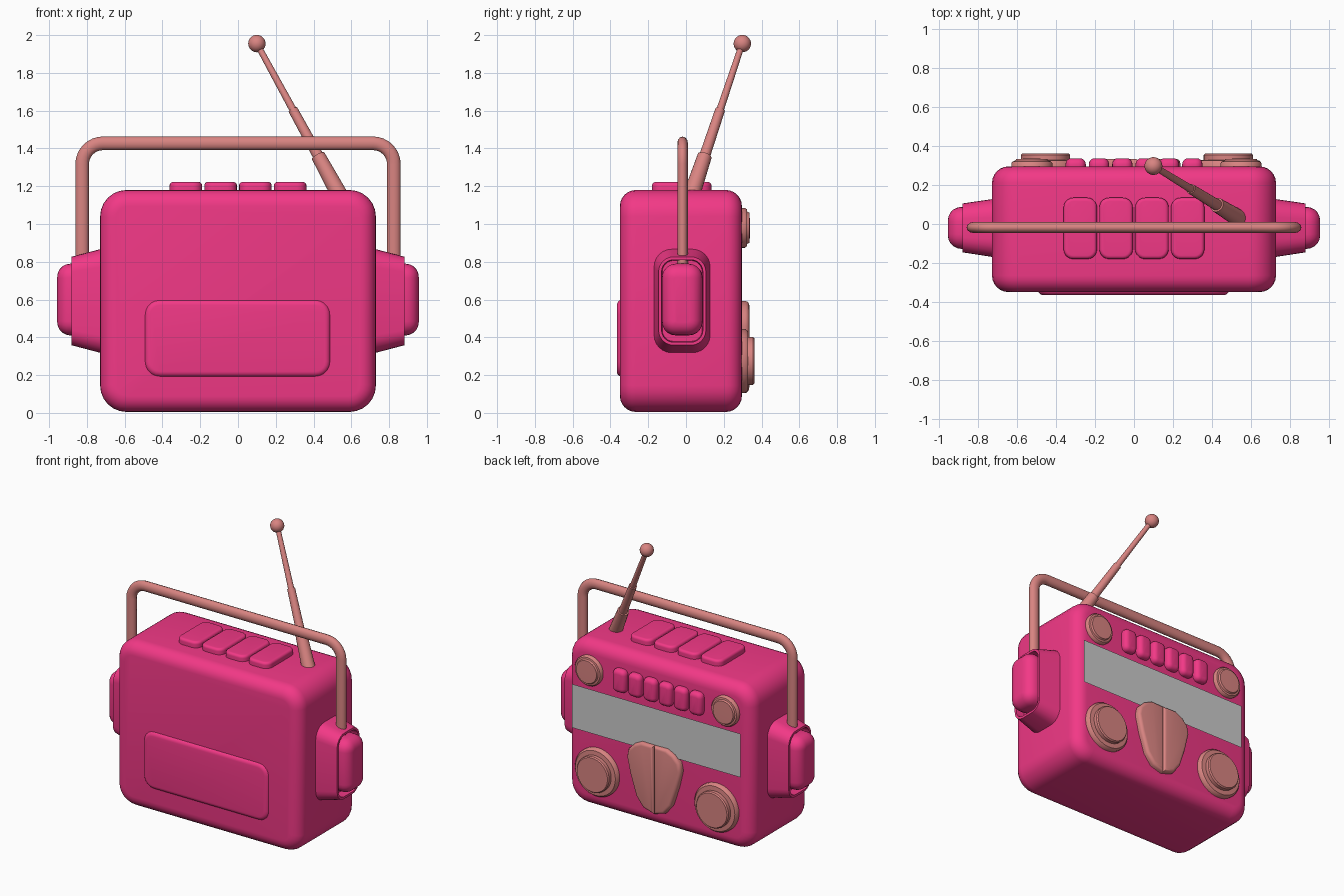
import bpy, bmesh, math
from mathutils import Vector

if "Cube" in bpy.data.objects:
    bpy.data.objects.remove(bpy.data.objects["Cube"])


def material(name, rgb):
    m = bpy.data.materials.new(name)
    m.diffuse_color = (*rgb, 1)
    m.use_nodes = True
    m.node_tree.nodes["Principled BSDF"].inputs["Base Color"].default_value = m.diffuse_color
    return m


PINK = material("pink", (0.89, 0.04, 0.24))
ROSE = material("rose", (0.69, 0.23, 0.22))


def finish(name, bm, mat, mirror=False, angle=40):
    bmesh.ops.remove_doubles(bm, verts=bm.verts, dist=1e-5)
    bmesh.ops.recalc_face_normals(bm, faces=bm.faces)
    me = bpy.data.meshes.new(name)
    bm.to_mesh(me)
    bm.free()
    ob = bpy.data.objects.new(name, me)
    bpy.context.collection.objects.link(ob)
    if mat:
        me.materials.append(mat)
    bpy.ops.object.select_all(action='DESELECT')
    ob.select_set(True)
    bpy.context.view_layer.objects.active = ob
    bpy.ops.object.shade_smooth_by_angle(angle=math.radians(angle))
    if mirror:
        ob.modifiers.new("mirror", 'MIRROR')
    return ob


def slab(lo, hi, axis, corner, edge, seg=5):
    """Box with corners rounded along one axis, then softened cap edges."""
    bm = bmesh.new()
    bmesh.ops.create_cube(bm, size=1)
    lo, hi = Vector(lo), Vector(hi)
    for v in bm.verts:
        v.co = [(a + b) / 2 + c * (b - a) for a, b, c in zip(lo, hi, v.co)]
    long = [e for e in bm.edges
            if abs(e.verts[0].co[axis] - e.verts[1].co[axis]) > 1e-4]
    bmesh.ops.bevel(bm, geom=long, offset=corner, segments=seg,
                    profile=0.5, affect='EDGES')
    bm.normal_update()
    if edge:
        caps = {e for f in bm.faces if abs(f.normal[axis]) > 0.99 for e in f.edges}
        bmesh.ops.bevel(bm, geom=list(caps), offset=edge, segments=seg,
                        profile=0.5, affect='EDGES')
    return bm


def knob(name, x, z, profile):
    """Disc turned around the y axis."""
    bm = bmesh.new()
    vs = [bm.verts.new((r, y, 0)) for r, y in profile]
    es = [bm.edges.new(p) for p in zip(vs, vs[1:])]
    bmesh.ops.spin(bm, geom=vs + es, cent=(0, 0, 0), axis=(0, 1, 0),
                   angle=math.tau, steps=40)
    ob = finish(name, bm, ROSE)
    ob.location = (x, 0, z)


# Main case and front panel
finish("case", slab((-.73, -.35, .005), (.73, .296, 1.18), 1, .14, .085, 6), PINK)
finish("front_panel", slab((-.495, -.366, .19), (.49, -.3, .60), 1, .08, .03), PINK)

# Keys on top
for i in range(4):
    x = (i - 1.5) * .184
    finish(f"top_key_{i + 1}",
           slab((x - .086, -.18, 1.12), (x + .086, .135, 1.222), 2, .05, .018), PINK)

# Tapered side housings with a recessed outer face
bm = slab((.66, -.18, .30), (.882, .138, .885), 0, .10, 0, 6)
for v in bm.verts:
    if v.co.x > .8:
        v.co.y = -.02 + (v.co.y + .021) * .79
        v.co.z = .592 + (v.co.z - .592) * .80
bm.normal_update()
cap = max(bm.faces, key=lambda f: f.calc_center_median().x)
bmesh.ops.inset_region(bm, faces=[cap], thickness=.016)
bmesh.ops.inset_region(bm, faces=[cap], thickness=.004, depth=-.06)
finish("side_housing", bm, PINK, mirror=True)
finish("side_cap", slab((.78, -.128, .41), (.957, .088, .79), 0, .075, .07), PINK, mirror=True)

# Carrying handle
cu = bpy.data.curves.new("handle", 'CURVE')
cu.dimensions = '3D'
cu.bevel_depth = .036
cu.bevel_resolution = 4
cu.use_fill_caps = True
right = [(.825, .78)] + [(.715 + .11 * math.cos(a), 1.317 + .11 * math.sin(a))
                         for a in [math.pi / 2 * k / 8 for k in range(9)]]
path = right + [(-x, z) for x, z in reversed(right)]
sp = cu.splines.new('POLY')
sp.points.add(len(path) - 1)
for p, (x, z) in zip(sp.points, path):
    p.co = (x, 0, z, 1)
sp.use_smooth = True
cu.materials.append(ROSE)
handle = bpy.data.objects.new("handle", cu)
handle.location.y = -.018
handle.scale.y = .78
bpy.context.collection.objects.link(handle)

# Telescopic antenna with ball tip
base, tip = Vector((.545, .025, 1.14)), Vector((.1, .298, 1.955))
rot = (tip - base).to_track_quat('Z', 'Y')
for i, (t0, t1, r0, r1) in enumerate([(0, .27, .045, .038), (.26, .57, .029, .026),
                                      (.56, 1, .02, .016)]):
    a, b = base.lerp(tip, t0), base.lerp(tip, t1)
    bm = bmesh.new()
    bmesh.ops.create_cone(bm, cap_ends=True, segments=20, radius1=r0, radius2=r1,
                          depth=(b - a).length)
    ob = finish(f"antenna_section_{i + 1}", bm, ROSE)
    ob.location = (a + b) / 2
    ob.rotation_euler = rot.to_euler()
bm = bmesh.new()
bmesh.ops.create_uvsphere(bm, u_segments=24, v_segments=14, radius=.046)
finish("antenna_ball", bm, ROSE).location = tip

# Dials on the back
small = [(.106, .27), (.106, .312), (.098, .322), (.086, .324), (.08, .335), (0, .336)]
large = [(.17, .27), (.17, .312), (.158, .327), (.127, .329), (.127, .354),
         (.12, .362), (0, .362)]
for side, xs, xl in (("left", -.525, -.455), ("right", .55, .485)):
    knob(f"small_dial_{side}", xs, .98, small)
    knob(f"large_dial_{side}", xl, .275, large)

# Row of push buttons on the back
for i in range(6):
    x = (i - 2.5) * .12
    finish(f"push_button_{i + 1}",
           slab((x - .052, .26, .895), (x + .052, .338, 1.06), 1, .035, .03, 4), PINK)

# Grey display strip
bm = bmesh.new()
bm.faces.new([bm.verts.new((x, .308, z)) for x, z in
              ((.68, .54), (-.645, .54), (-.645, .85), (.68, .85))])
bm.normal_update()
strip = finish("display_strip", bm, None)
if strip.data.polygons[0].normal.y < 0:
    strip.data.flip_normals()

# Shield-shaped grille in two mirrored halves
outline = [(0, .59), (.10, .592), (.155, .565), (.2, .52), (.213, .46), (.185, .34),
           (.14, .20), (.085, .13), (0, .105)]
bm = bmesh.new()
face = bm.faces.new([bm.verts.new((x, .27, z)) for x, z in outline])
ext = bmesh.ops.extrude_face_region(bm, geom=[face])["geom"]
bmesh.ops.translate(bm, vec=(0, .065, 0),
                    verts=[g for g in ext if isinstance(g, bmesh.types.BMVert)])
rim = [e for e in bm.edges if all(v.co.y > .3 for v in e.verts)]
bmesh.ops.bevel(bm, geom=rim, offset=.022, segments=4, profile=0.5, affect='EDGES')
finish("grille_shield", bm, ROSE, mirror=True).location.x = .025
